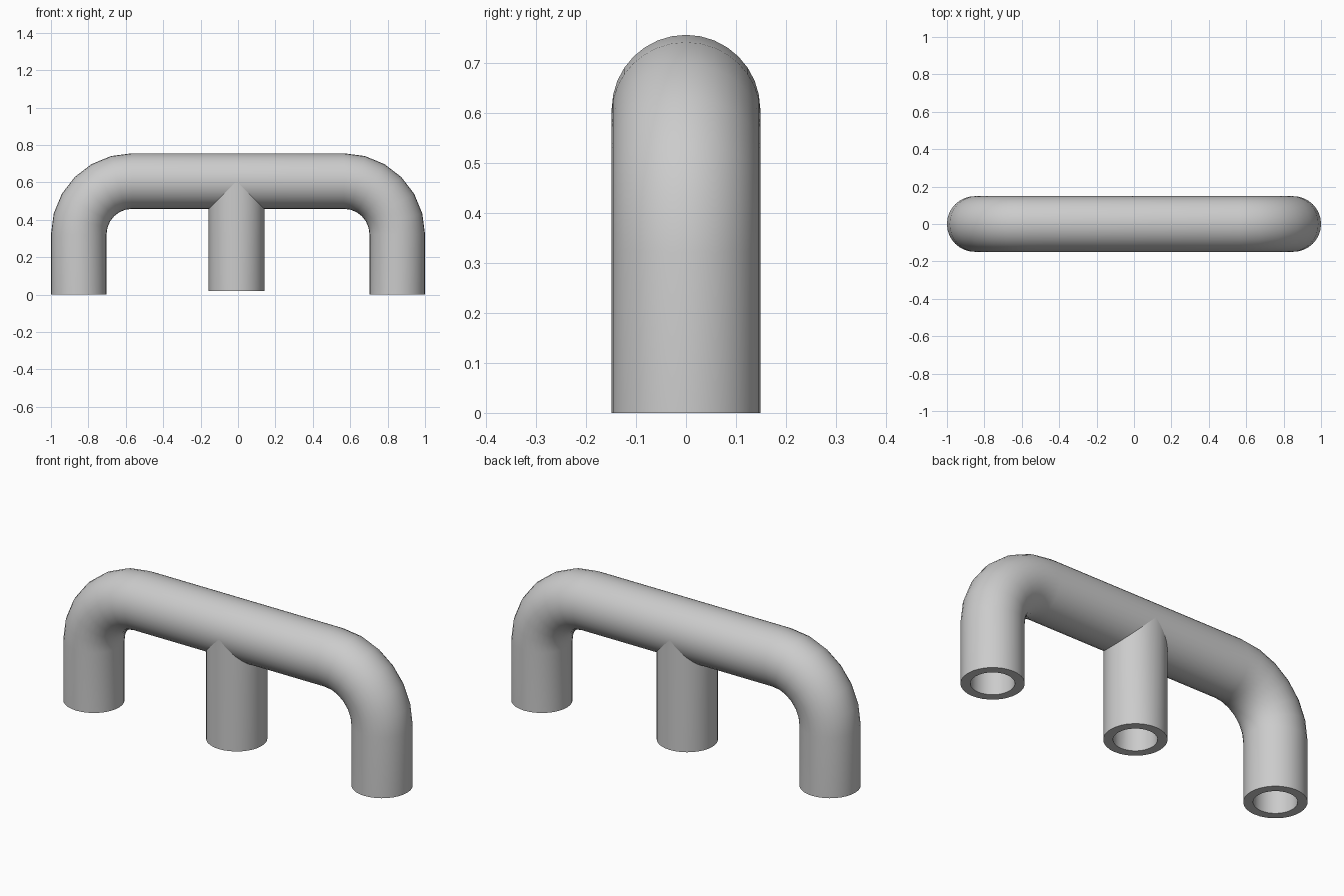
import bpy
import bmesh
from math import sin, cos, pi, sqrt, radians
from mathutils import Vector

cube = bpy.data.objects.get("Cube")
if cube:
    bpy.data.objects.remove(cube, do_unlink=True)

SIDES = 32
OUTER, INNER = 0.1485, 0.103
LEG_X = 1 - OUTER            # centre line of the legs
RAIL_Z = 0.607               # centre line of the top rail
BEND = 0.285                 # centre-line radius of the bends
STEPS = 6

grey = bpy.data.materials.new("light grey metal")
grey.diffuse_color = (0.6, 0.6, 0.6, 1)
grey.use_nodes = True
grey.node_tree.nodes["Principled BSDF"].inputs["Base Color"].default_value = (0.6, 0.6, 0.6, 1)


def pipe(name, outer_rings, inner_rings):
    """Hollow pipe: loops run up the outside and back down the bore, closed at the rims."""
    bm = bmesh.new()
    loops = [[bm.verts.new(p) for p in ring] for ring in outer_rings + inner_rings[::-1]]
    for a, b in zip(loops, loops[1:] + loops[:1]):
        for i in range(SIDES):
            j = (i + 1) % SIDES
            bm.faces.new((a[i], a[j], b[j], b[i]))
    bmesh.ops.recalc_face_normals(bm, faces=bm.faces)
    mesh = bpy.data.meshes.new(name)
    bm.to_mesh(mesh)
    bm.free()
    mesh.materials.append(grey)
    obj = bpy.data.objects.new(name, mesh)
    bpy.context.collection.objects.link(obj)
    bpy.ops.object.select_all(action="DESELECT")
    obj.select_set(True)
    bpy.context.view_layer.objects.active = obj
    bpy.ops.object.shade_smooth_by_angle(angle=radians(35))
    return obj


def circle(radius):
    return [(radius * cos(2 * pi * i / SIDES), radius * sin(2 * pi * i / SIDES))
            for i in range(SIDES)]


# Bent rail: stations hold a centre and the direction across the tube
stations = [(Vector((-LEG_X, 0, 0)), 0)]
for k in range(STEPS + 1):
    a = pi / 2 * k / STEPS
    stations.append((Vector((-LEG_X + BEND * (1 - cos(a)), 0, RAIL_Z - BEND * (1 - sin(a)))), a))
stations += [(Vector((-c.x, 0, c.z)), pi - a) for c, a in reversed(stations)]


def rail_rings(radius):
    return [[c + Vector((-u * cos(a), v, u * sin(a))) for u, v in circle(radius)]
            for c, a in stations]


pipe("bent_rail", rail_rings(OUTER), rail_rings(INNER))

# Middle post: its top is cut as a saddle that fits the underside of the rail
POST_X, POST_Z, SINK = -0.008, 0.02, 0.003


def post_rings(radius):
    foot = [(POST_X + u, v, POST_Z) for u, v in circle(radius)]
    saddle = [(POST_X + u, v, RAIL_Z + SINK - sqrt(max(0, OUTER ** 2 - v ** 2)))
              for u, v in circle(radius)]
    return [foot, saddle]


pipe("middle_post", post_rings(OUTER), post_rings(INNER))
